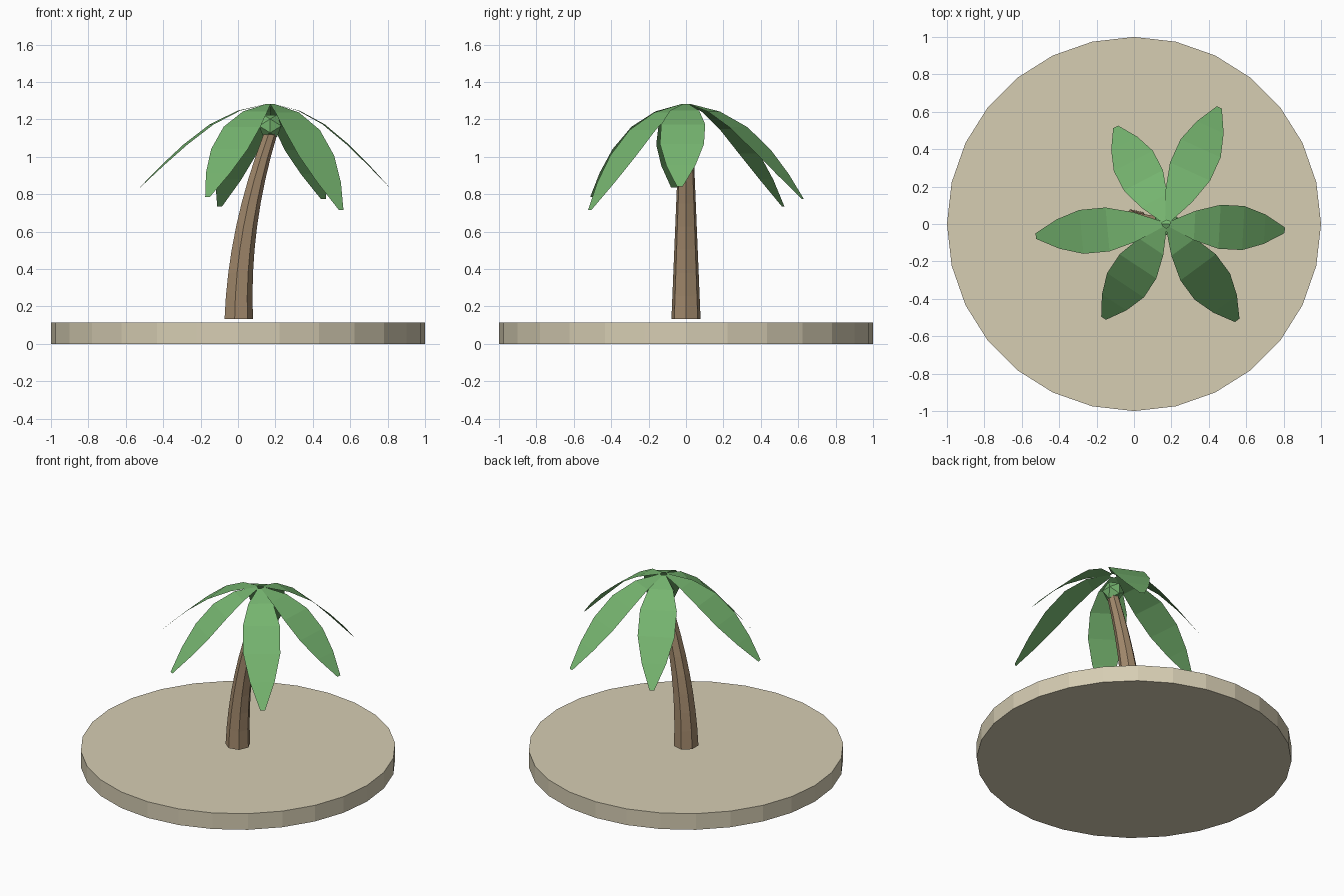
import bpy, bmesh, math
from mathutils import Vector

cube = bpy.data.objects.get("Cube")
if cube:
    bpy.data.objects.remove(cube, do_unlink=True)


def material(name, rgb):
    m = bpy.data.materials.new(name)
    m.use_nodes = True
    m.diffuse_color = (*rgb, 1)
    m.node_tree.nodes["Principled BSDF"].inputs["Base Color"].default_value = (*rgb, 1)
    return m


sand = material("sand", (0.67, 0.61, 0.45))
bark = material("bark", (0.36, 0.25, 0.15))
green = material("leaf_green", (0.18, 0.46, 0.16))


def finish(name, bm, mat):
    mesh = bpy.data.meshes.new(name)
    bm.to_mesh(mesh)
    bm.free()
    mesh.materials.append(mat)
    obj = bpy.data.objects.new(name, mesh)
    bpy.context.collection.objects.link(obj)
    return obj


def loft(name, rings, sides, mat):
    """Capped tube through horizontal rings of (centre, radius)."""
    bm = bmesh.new()
    rows = []
    for centre, radius in rings:
        rows.append([bm.verts.new(centre + radius * Vector((math.cos(a), math.sin(a), 0)))
                     for a in (math.tau * i / sides for i in range(sides))])
    for low, high in zip(rows, rows[1:]):
        for i in range(sides):
            j = (i + 1) % sides
            bm.faces.new((low[i], low[j], high[j], high[i]))
    bm.faces.new(rows[0][::-1])
    bm.faces.new(rows[-1])
    return finish(name, bm, mat)


# Round sand base
loft("sand_base", [(Vector((0, 0, 0)), 1), (Vector((0, 0, 0.113)), 1)], 28, sand)

# Leaning, tapering trunk
LEAN, FOOT, HEIGHT, STEPS = 0.172, 0.132, 0.99, 8
trunk = []
for k in range(STEPS + 1):
    t = k / STEPS
    trunk.append((Vector((LEAN * t * t, 0, FOOT + HEIGHT * t)), 0.08 - 0.042 * t))
loft("trunk", trunk, 7, bark)

# Faceted bud under the leaves, resting on an edge
bm = bmesh.new()
phi = (1 + math.sqrt(5)) / 2
scale = 0.07 / math.hypot(1, phi)
for a in (-1, 1):
    for b in (-phi, phi):
        for p in ((0, b, a), (a, 0, b), (b, a, 0)):
            bm.verts.new(Vector(p) * scale + Vector((LEAN, 0, 1.165)))
bmesh.ops.convex_hull(bm, input=bm.verts[:])
bmesh.ops.recalc_face_normals(bm, faces=bm.faces[:])
finish("crown_bud", bm, green)

# Drooping leaves: (reach fraction, drop fraction) along the arch
ARCH = [(0.03, 0), (0.24, 0.08), (0.45, 0.245), (0.65, 0.485), (0.83, 0.74), (1, 1)]
TOP = 1.282


def leaf(name, degrees, reach, tip_z):
    a = math.radians(degrees)
    out = Vector((math.cos(a), math.sin(a), 0))
    side = Vector((-out.y, out.x, 0))
    bm = bmesh.new()
    rows = []
    for k, (r, d) in enumerate(ARCH):
        half = 0.015 + 0.108 * math.sin(math.pi * k / (len(ARCH) - 1))
        mid = Vector((LEAN, 0, TOP - d * (TOP - tip_z))) + out * reach * r
        rows.append((bm.verts.new(mid - side * half), bm.verts.new(mid + side * half)))
    for p, q in zip(rows, rows[1:]):
        bm.faces.new((p[0], q[0], q[1], p[1]))
    finish(name, bm, green)


leaf("leaf_left", -3, 0.635, 0.84)
leaf("leaf_back_left", 65.5, 0.685, 0.775)
leaf("leaf_back_right", 117.5, 0.585, 0.735)
leaf("leaf_right", 185.3, 0.70, 0.835)
leaf("leaf_front_right", 236.4, 0.605, 0.785)
leaf("leaf_front_left", 306.4, 0.64, 0.715)
